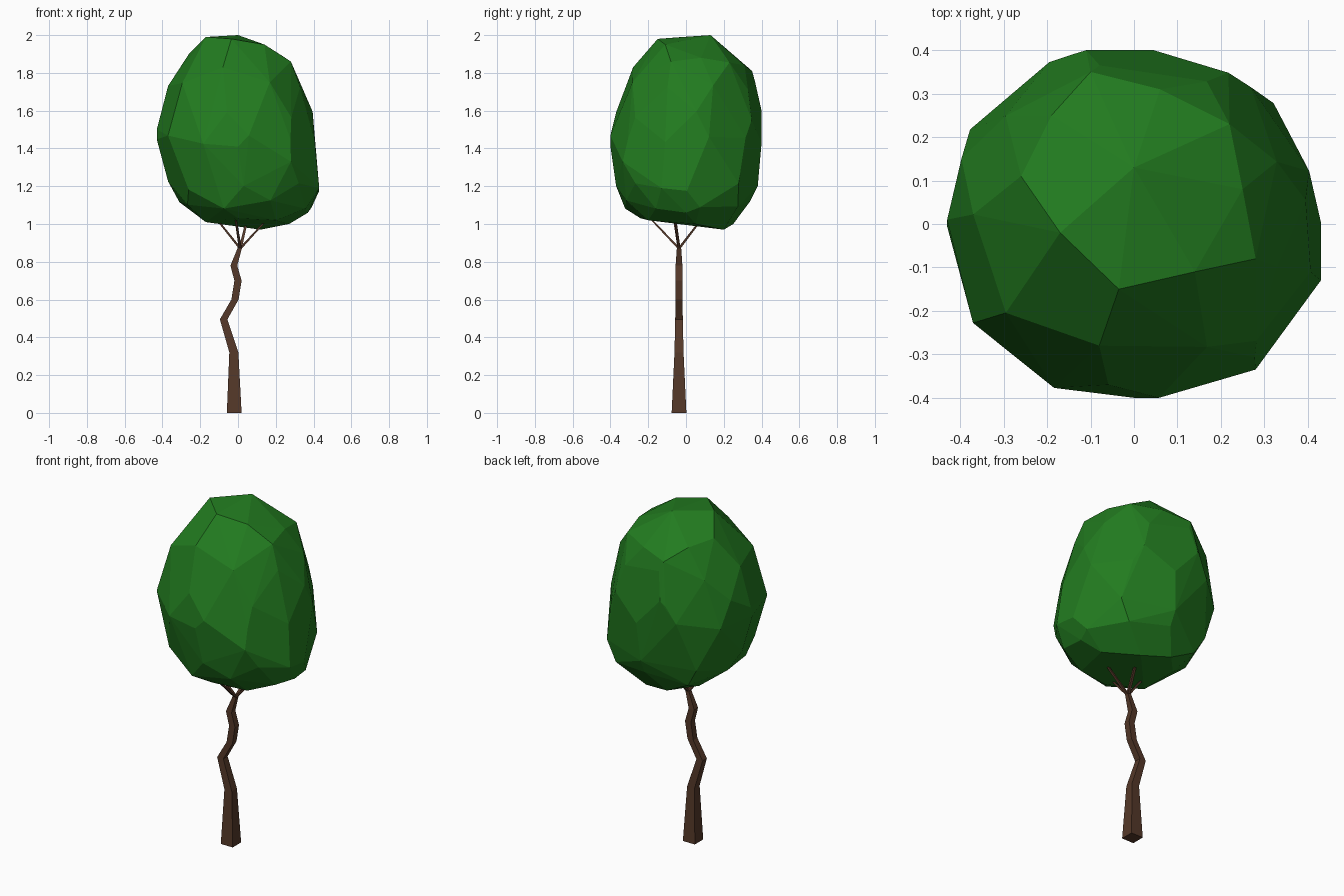
import bpy, bmesh, math
from mathutils import Vector

if "Cube" in bpy.data.objects:
    bpy.data.objects.remove(bpy.data.objects["Cube"])


def material(name, color):
    m = bpy.data.materials.new(name)
    m.diffuse_color = color
    m.use_nodes = True
    m.node_tree.nodes["Principled BSDF"].inputs["Base Color"].default_value = m.diffuse_color
    return m


def finish(bm, name, mat):
    bmesh.ops.recalc_face_normals(bm, faces=bm.faces)
    me = bpy.data.meshes.new(name)
    bm.to_mesh(me)
    bm.free()
    me.materials.append(mat)
    ob = bpy.data.objects.new(name, me)
    bpy.context.collection.objects.link(ob)
    return ob


def square_limb(name, path, mat):
    """Loft a square section along (x, y, z, half_width) points."""
    bm = bmesh.new()
    rings = []
    for x, y, z, h in path:
        rings.append([bm.verts.new((x + sx * h, y + sy * h, z))
                      for sx, sy in ((-1, -1), (1, -1), (1, 1), (-1, 1))])
    for a, b in zip(rings, rings[1:]):
        for i in range(4):
            j = (i + 1) % 4
            bm.faces.new((a[i], a[j], b[j], b[i]))
    bm.faces.new(rings[0][::-1])
    bm.faces.new(rings[-1])
    return finish(bm, name, mat)


bark = material("bark", (0.09, 0.04, 0.022, 1))
leaf = material("leaf", (0.016, 0.2, 0.014, 1))

# Crooked tapering trunk
Y = -0.037
square_limb("trunk", [
    (-0.02, Y, 0, 0.039), (-0.022, Y, 0.32, 0.024), (-0.076, Y, 0.495, 0.020),
    (-0.016, Y, 0.60, 0.019), (0.0, Y, 0.70, 0.019), (-0.022, Y, 0.78, 0.018),
    (0.012, Y, 0.88, 0.011)], bark)

# Thin branches fanning into the crown
for i, (x, y) in enumerate([(-0.10, -0.06), (0.14, -0.055), (-0.01, -0.17), (0.045, 0.07)]):
    square_limb(f"branch_{i + 1}", [
        (0.012, Y, 0.87, 0.008), (x, y, 1.01, 0.006),
        (x * 1.4, y * 1.4 - Y * 0.4, 1.07, 0.004)], bark)

# Faceted crown: hull of uneven rings (z, left, right, front, back, sides, phase)
rings = [
    (1.10, -0.31, 0.39, -0.33, 0.34, 9, 0.2),
    (1.20, -0.37, 0.43, -0.37, 0.38, 8, 0.0),
    (1.45, -0.43, 0.41, -0.40, 0.40, 11, 0.3),
    (1.57, -0.41, 0.395, -0.37, 0.40, 7, 0.1),
    (1.73, -0.37, 0.34, -0.32, 0.365, 9, 0.35),
]
# Top and underside corners
points = [
    (0, 0.13, 2.0), (-0.035, -0.15, 1.98), (-0.17, -0.02, 1.99), (0.14, -0.11, 1.95),
    (0.28, -0.08, 1.86), (0.25, 0.08, 1.88), (0.22, 0.23, 1.855), (0.06, 0.31, 1.84),
    (-0.10, 0.35, 1.81), (-0.19, 0.25, 1.88), (-0.26, 0.11, 1.90), (-0.08, -0.28, 1.83),
    (0.12, 0.20, 0.97), (0.27, 0.05, 1.0), (0.20, -0.20, 1.02), (0.0, -0.24, 1.03),
    (-0.17, -0.12, 1.01), (-0.17, 0.12, 1.01), (-0.05, 0.25, 1.0), (0.37, 0.0, 1.06),
    (-0.43, 0.01, 1.5), (0.43, -0.13, 1.19), (0.425, 0, 1.2), (0.28, -0.335, 1.33),
    (-0.11, 0.40, 1.6), (0.0, -0.40, 1.41),
]
for z, x0, x1, y0, y1, n, ph in rings:
    for i in range(n):
        a = ph + 2 * math.pi * i / n
        x = (x0 + x1) / 2 + 1.03 * (x1 - x0) / 2 * math.cos(a)
        y = (y0 + y1) / 2 + 1.03 * (y1 - y0) / 2 * math.sin(a)
        dz = 0.025 * math.sin(2.4 * i + 9 * z)
        points.append((min(max(x, x0), x1), min(max(y, y0), y1), z + dz))

bm = bmesh.new()
for p in points:
    bm.verts.new(Vector(p))
bmesh.ops.convex_hull(bm, input=bm.verts)
loose = [v for v in bm.verts if not v.link_faces]
bmesh.ops.delete(bm, geom=loose, context='VERTS')
bmesh.ops.dissolve_limit(bm, angle_limit=math.radians(4), verts=bm.verts, edges=bm.edges)
finish(bm, "crown", leaf)
